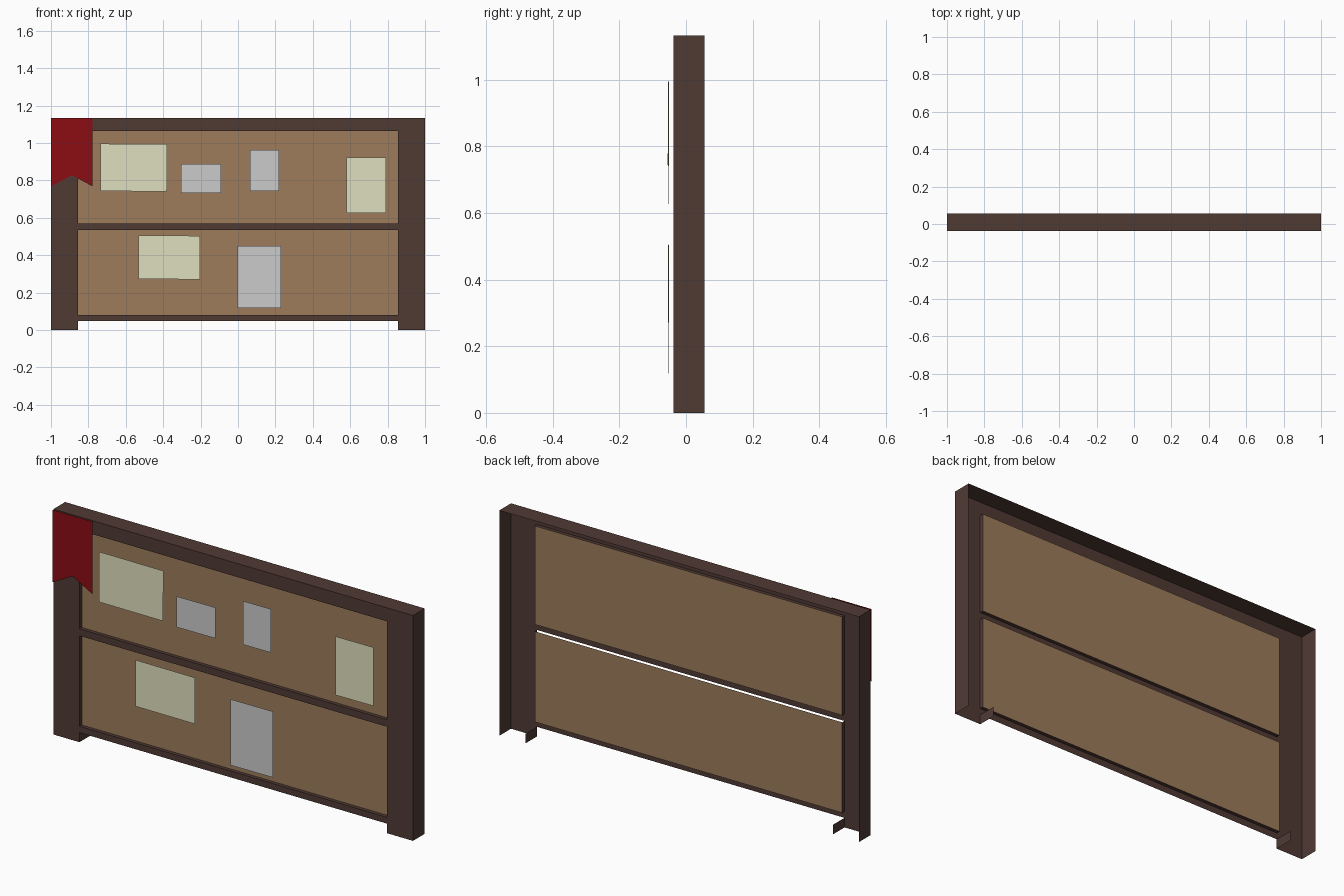
import bpy, bmesh
from mathutils import Vector

if "Cube" in bpy.data.objects:
    bpy.data.objects.remove(bpy.data.objects["Cube"])

FRONT, BACK, PANEL = -0.038, 0.055, -0.02
TOP, INNER = 1.133, 0.855


def material(name, rgb):
    m = bpy.data.materials.new(name)
    m.diffuse_color = (*rgb, 1)
    m.use_nodes = True
    m.node_tree.nodes["Principled BSDF"].inputs["Base Color"].default_value = m.diffuse_color
    return m


WOOD = material("dark_wood", (0.080, 0.042, 0.034))
CORK = material("cork", (0.34, 0.20, 0.105))
CREAM = material("cream_paper", (0.74, 0.74, 0.52))
RED = material("red_cloth", (0.26, 0.004, 0.007))


def sheet(name, polys, mat=None):
    """Single-sided surface made from a few polygons."""
    bm = bmesh.new()
    for poly in polys:
        bm.faces.new([bm.verts.new(p) for p in poly])
    bmesh.ops.remove_doubles(bm, verts=bm.verts, dist=0.0001)
    me = bpy.data.meshes.new(name)
    bm.to_mesh(me)
    bm.free()
    ob = bpy.data.objects.new(name, me)
    bpy.context.collection.objects.link(ob)
    if mat:
        me.materials.append(mat)
    return ob


def front_quad(x0, x1, z0, z1, y):
    return [(x0, y, z0), (x1, y, z0), (x1, y, z1), (x0, y, z1)]


def side_quad(x, y0, y1, z0, z1, facing):
    q = [(x, y0, z0), (x, y1, z0), (x, y1, z1), (x, y0, z1)]
    return q if facing > 0 else q[::-1]


def flat_quad(x, y0, y1, z, facing):
    q = [(-x, y0, z), (x, y0, z), (x, y1, z), (-x, y1, z)]
    return q if facing > 0 else q[::-1]


# Posts: front, outer side and the short inner side of each foot, open behind
for s, side in ((-1, "left"), (1, "right")):
    a, b = sorted((s * INNER, s))
    sheet(side + "_post", [
        front_quad(a, b, 0, TOP, FRONT),
        side_quad(s, FRONT, BACK, 0, TOP, s),
        side_quad(s * INNER, FRONT, BACK, 0, 0.048, -s)], WOOD)

# Rails and top cap
for name, z0, z1 in (("bottom_rail", 0.048, 0.08),
                     ("middle_rail", 0.535, 0.57),
                     ("top_rail", 1.065, TOP)):
    sheet(name, [front_quad(-INNER, INNER, z0, z1, FRONT)], WOOD)
sheet("top_cap", [flat_quad(1, FRONT, BACK, TOP, 1)], WOOD)

# Recessed boards with their reveals
for name, z0, z1, has_top in (("lower", 0.08, 0.535, False),
                              ("upper", 0.57, 1.065, True)):
    sheet(name + "_board", [front_quad(-INNER, INNER, z0, z1, PANEL)], CORK)
    reveal = [side_quad(s * INNER, FRONT, PANEL, z0, z1, -s) for s in (-1, 1)]
    reveal.append(flat_quad(INNER, FRONT, PANEL, z0, 1))
    if has_top:
        reveal.append(flat_quad(INNER, FRONT, PANEL, z1, -1))
    sheet(name + "_reveal", reveal, WOOD)

# Pinned papers: x0, x1, z0, z1, material
papers = [(-0.735, -0.38, 0.742, 0.995, CREAM), (-0.305, -0.09, 0.732, 0.887, None),
          (0.065, 0.22, 0.743, 0.962, None), (0.58, 0.79, 0.627, 0.922, CREAM),
          (-0.532, -0.203, 0.272, 0.505, CREAM), (-0.004, 0.23, 0.118, 0.45, None)]
for i, (x0, x1, z0, z1, mat) in enumerate(papers):
    c = Vector(((x0 + x1) / 2, -0.053, (z0 + z1) / 2))
    w, h = (x1 - x0) / 2, (z1 - z0) / 2
    ob = sheet("paper_%d" % (i + 1), [front_quad(-w, w, -h, h, 0)], mat)
    ob.location = c
    ob.rotation_euler = (0, 0.008 if i in (0, 4) else 0, 0.01)

# Swallow-tailed banner on the upper left corner
outline = [(-1, TOP), (-1, 0.768), (-0.8875, 0.828), (-0.777, 0.768), (-0.777, TOP)]
sheet("banner", [[(x, -0.046, z) for x, z in outline]], RED)
